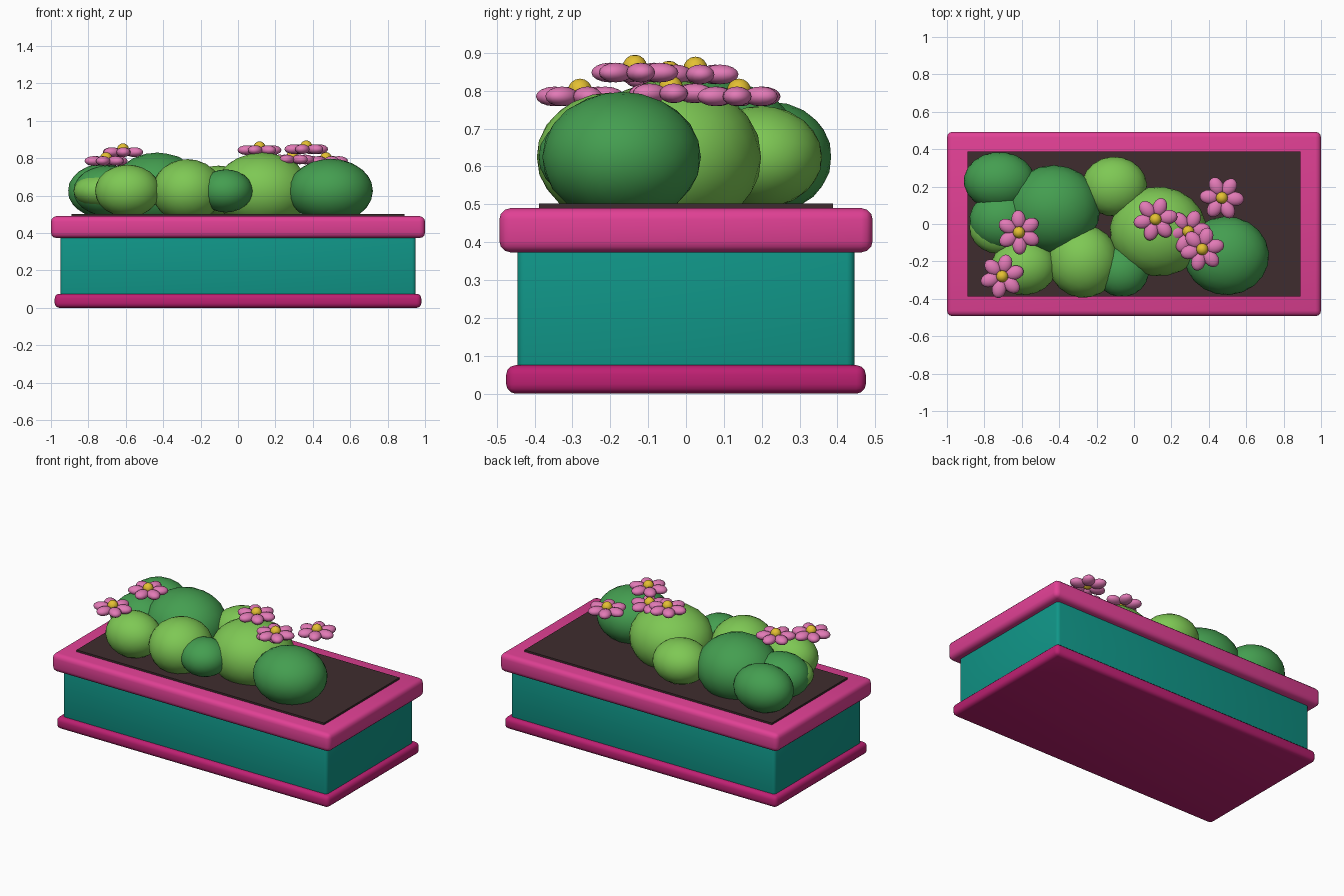
import bpy, math, random
from mathutils import Matrix, Vector

if "Cube" in bpy.data.objects:
    bpy.data.objects.remove(bpy.data.objects["Cube"])

random.seed(4)

def srgb(r, g, b):
    f = lambda c: c / 12.92 if c <= 0.04045 else ((c + 0.055) / 1.055) ** 2.4
    return (f(r / 255), f(g / 255), f(b / 255), 1)

def material(name, *rgb):
    m = bpy.data.materials.new(name)
    m.diffuse_color = srgb(*rgb)
    m.use_nodes = True
    m.node_tree.nodes["Principled BSDF"].inputs["Base Color"].default_value = m.diffuse_color
    return m

PINK = material("rim pink", 224, 64, 148)
MAGENTA = material("base magenta", 190, 32, 114)
TEAL = material("box teal", 16, 150, 136)
SOIL = material("soil brown", 62, 44, 46)
DARK = material("dark leaf green", 68, 158, 80)
LIGHT = material("light leaf green", 126, 200, 84)
PETAL = material("petal pink", 226, 122, 182)
YELLOW = material("flower yellow", 228, 192, 50)

def finish(name, mat, angle=50):
    ob = bpy.context.object
    ob.name = name
    ob.data.materials.append(mat)
    bpy.ops.object.shade_smooth_by_angle(angle=math.radians(angle))
    return ob

def box(name, hx, hy, z0, z1, mat, bevel=0):
    bpy.ops.mesh.primitive_cube_add(size=2)
    ob = bpy.context.object
    ob.data.transform(Matrix.Translation((0, 0, (z0 + z1) / 2))
                      @ Matrix.Diagonal((hx, hy, (z1 - z0) / 2, 1)))
    if bevel:
        mod = ob.modifiers.new("rounded edges", "BEVEL")
        mod.width, mod.segments = bevel, 3
        bpy.ops.object.modifier_apply(modifier=mod.name)
    return finish(name, mat, 40)

# Planter box
box("base_trim", 0.98, 0.475, 0, 0.075, MAGENTA, 0.025)
box("planter_body", 0.95, 0.445, 0.04, 0.41, TEAL, 0.02)
box("planter_rim", 1.0, 0.493, 0.373, 0.49, PINK, 0.03)
box("soil", 0.89, 0.388, 0.44, 0.502, SOIL)

# Foliage mounds: x, y, x radius, y radius, top height, colour
mounds = [
    (-0.72, 0.23, 0.19, 0.155, 0.77, DARK),
    (-0.43, 0.08, 0.25, 0.235, 0.83, DARK),
    (-0.70, 0.02, 0.18, 0.16, 0.76, DARK),
    (-0.72, -0.02, 0.16, 0.14, 0.72, LIGHT),
    (-0.59, -0.23, 0.175, 0.15, 0.765, LIGHT),
    (-0.27, -0.20, 0.19, 0.195, 0.795, LIGHT),
    (-0.065, -0.25, 0.145, 0.14, 0.74, DARK),
    (-0.105, 0.20, 0.175, 0.16, 0.76, LIGHT),
    (0.13, -0.04, 0.26, 0.24, 0.83, LIGHT),
    (0.495, -0.17, 0.227, 0.21, 0.797, DARK),
]
for i, (x, y, rx, ry, top, mat) in enumerate(mounds):
    bpy.ops.mesh.primitive_ico_sphere_add(subdivisions=3, radius=1)
    ob = bpy.context.object
    ob.data.transform(Matrix.Translation((x, y, 0.625))
                      @ Matrix.Diagonal((rx, ry, top - 0.625, 1))
                      @ Matrix.Rotation(random.uniform(0, 6), 4, "Z"))
    finish(f"foliage_mound_{i + 1}", mat)

# Flowers: six flat petals around a yellow centre
flowers = [(-0.615, -0.045, 0.832), (-0.705, -0.28, 0.785), (0.115, 0.025, 0.843),
           (0.29, -0.04, 0.793), (0.365, -0.135, 0.848), (0.47, 0.14, 0.785)]
for i, (x, y, z) in enumerate(flowers):
    turn = random.uniform(0, math.tau / 6)
    for k in range(6):
        bpy.ops.mesh.primitive_uv_sphere_add(segments=14, ring_count=8, radius=1)
        bpy.context.object.data.transform(
            Matrix.Translation((x, y, z))
            @ Matrix.Rotation(turn + k * math.tau / 6, 4, "Z")
            @ Matrix.Translation((0.069, 0, 0))
            @ Matrix.Diagonal((0.05, 0.038, 0.026, 1)))
        finish(f"flower_{i + 1}_petal_{k + 1}", PETAL)
    bpy.ops.mesh.primitive_uv_sphere_add(segments=12, ring_count=8, radius=0.032)
    bpy.context.object.data.transform(Matrix.Translation((x, y, z + 0.015)))
    finish(f"flower_{i + 1}_centre", YELLOW)
